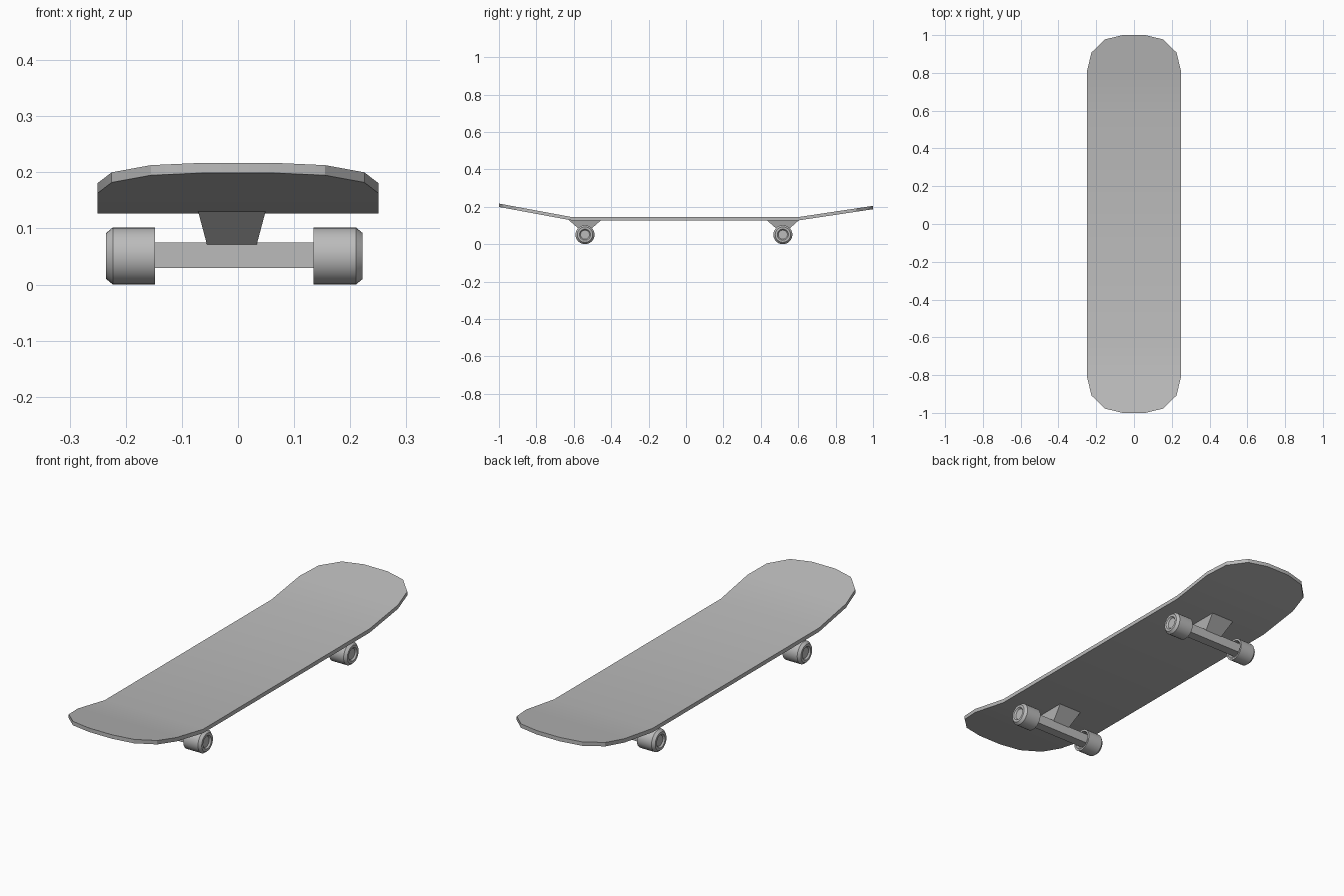
import bpy
import bmesh
import math
from mathutils import Matrix, Vector

cube = bpy.data.objects.get("Cube")
if cube:
    bpy.data.objects.remove(cube, do_unlink=True)

# One flat grey for the whole board
GREY = (0.5, 0.5, 0.5, 1)
grey = bpy.data.materials.new("plain grey")
grey.use_nodes = True
grey.diffuse_color = GREY
grey.node_tree.nodes["Principled BSDF"].inputs["Base Color"].default_value = GREY


def finish(name, bm, angle=30):
    bmesh.ops.recalc_face_normals(bm, faces=bm.faces)
    mesh = bpy.data.meshes.new(name)
    bm.to_mesh(mesh)
    bm.free()
    mesh.materials.append(grey)
    obj = bpy.data.objects.new(name, mesh)
    bpy.context.collection.objects.link(obj)
    bpy.ops.object.select_all(action='DESELECT')
    obj.select_set(True)
    bpy.context.view_layer.objects.active = obj
    bpy.ops.object.shade_smooth_by_angle(angle=math.radians(angle))
    return obj


def block(name, center, top, bottom, z_top, z_bottom):
    """Box whose top and bottom have different half sizes."""
    bm = bmesh.new()
    bmesh.ops.create_cube(bm, size=2)
    for v in bm.verts:
        half, z = (top, z_top) if v.co.z > 0 else (bottom, z_bottom)
        v.co = Vector((center[0] + v.co.x * half[0], center[1] + v.co.y * half[1], z))
    return finish(name, bm)


# Deck: rounded outline, flat middle, upturned nose and tail
def deck_height(y):
    if y < -0.61:
        return 0.145 + (-0.61 - y) * 0.185
    return 0.145 + max(0, y - 0.6) * 0.15


rounding = [(1, 0.06), (0.977, 0.155), (0.908, 0.225), (0.805, 0.25)]
stations = [(-y, w) for y, w in rounding] + [(-0.61, 0.25), (0.6, 0.25)] + rounding[::-1]
bm = bmesh.new()
rows = [[bm.verts.new((s * w, y, deck_height(y))) for s in (-1, 1)] for y, w in stations]
for a, b in zip(rows, rows[1:]):
    bm.faces.new((a[0], a[1], b[1], b[0]))
under = bmesh.ops.extrude_face_region(bm, geom=bm.faces[:], use_keep_orig=True)
bmesh.ops.translate(bm, vec=(0, 0, -0.018),
                    verts=[g for g in under["geom"] if isinstance(g, bmesh.types.BMVert)])
finish("deck", bm)


# Wheel: lathed profile of (distance outward, radius), hollow on the inner side
WHEEL_R = 0.051
PROFILE = [(0.02, 0), (0.02, 0.038), (0, 0.042), (0, WHEEL_R), (0.075, WHEEL_R),
           (0.087, 0.041), (0.087, 0.03), (0.08, 0.024), (0.08, 0)]


def wheel(name, x, y, side):
    bm = bmesh.new()
    verts = [bm.verts.new((side * d, 0, r)) for d, r in PROFILE]
    edges = [bm.edges.new(pair) for pair in zip(verts, verts[1:])]
    bmesh.ops.spin(bm, geom=verts + edges, cent=(0, 0, 0), axis=(1, 0, 0),
                   angle=math.tau, steps=28)
    bmesh.ops.remove_doubles(bm, verts=bm.verts, dist=0.0001)
    bmesh.ops.transform(bm, matrix=Matrix.Translation((x, y, WHEEL_R)), verts=bm.verts)
    return finish(name, bm)


# Trucks: tapered mount, axle bar and two wheels each
for end, y in (("front", -0.54), ("back", 0.518)):
    block(end + "_truck_mount", (-0.011, y), (0.06, 0.088), (0.044, 0.02), 0.13, 0.07)
    block(end + "_axle", (-0.0065, y), (0.165, 0.022), (0.165, 0.022), 0.075, 0.03)
    for label, side in (("left", 1), ("right", -1)):
        wheel(f"{end}_{label}_wheel", -0.0065 + side * 0.1415, y, side)
